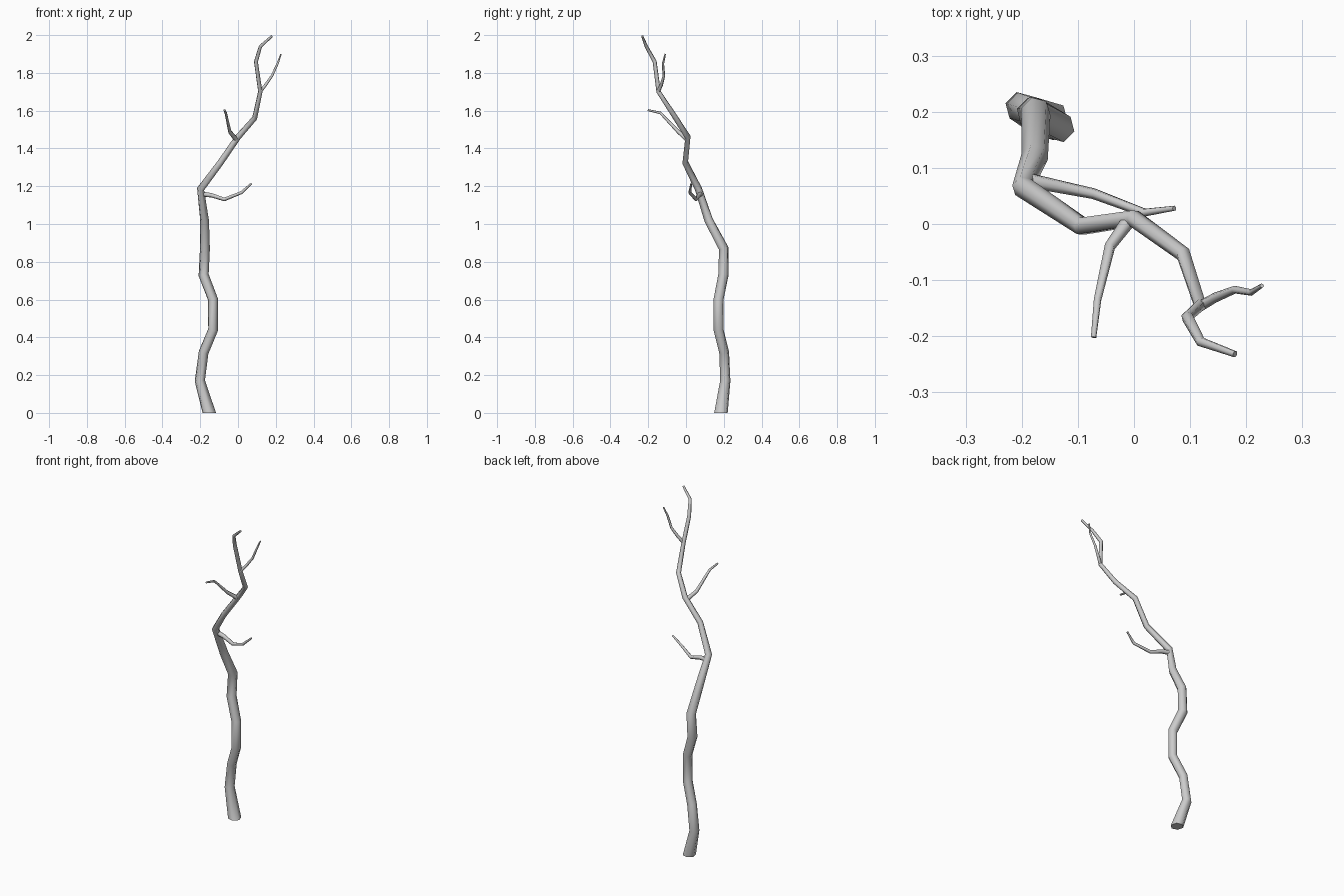
import bpy, bmesh, math
from mathutils import Vector

if "Cube" in bpy.data.objects:
    bpy.data.objects.remove(bpy.data.objects["Cube"])

SIDES = 6


def limb(name, path, first_dir=None):
    """Tapered hexagonal tube through (x, y, z, radius) points, capped at both ends."""
    pts = [Vector(p[:3]) for p in path]
    dirs = []
    for i in range(len(pts)):
        d = Vector()
        if i > 0:
            d += (pts[i] - pts[i - 1]).normalized()
        if i < len(pts) - 1:
            d += (pts[i + 1] - pts[i]).normalized()
        dirs.append(d.normalized())
    if first_dir:
        dirs[0] = Vector(first_dir)

    bm = bmesh.new()
    side = dirs[0].orthogonal().normalized()
    rings = []
    for i, (p, d) in enumerate(zip(pts, dirs)):
        if i:
            side = dirs[i - 1].rotation_difference(d) @ side
        up = d.cross(side)
        ring = []
        for k in range(SIDES):
            a = math.tau * k / SIDES
            ring.append(bm.verts.new(p + path[i][3] * (math.cos(a) * side + math.sin(a) * up)))
        rings.append(ring)
    for lo, hi in zip(rings, rings[1:]):
        for k in range(SIDES):
            n = (k + 1) % SIDES
            bm.faces.new((lo[k], lo[n], hi[n], hi[k]))
    bm.faces.new(rings[0][::-1])
    bm.faces.new(rings[-1])
    bmesh.ops.recalc_face_normals(bm, faces=bm.faces)

    mesh = bpy.data.meshes.new(name)
    bm.to_mesh(mesh)
    bm.free()
    obj = bpy.data.objects.new(name, mesh)
    bpy.context.collection.objects.link(obj)
    bpy.ops.object.select_all(action='DESELECT')
    obj.select_set(True)
    bpy.context.view_layer.objects.active = obj
    bpy.ops.object.shade_smooth_by_angle(angle=math.radians(65))
    return obj


# Crooked trunk from ground to top twig
limb("trunk", [
    (-0.152, 0.185, 0.00, 0.037),
    (-0.202, 0.208, 0.17, 0.028),
    (-0.182, 0.202, 0.32, 0.027),
    (-0.132, 0.172, 0.44, 0.027),
    (-0.132, 0.172, 0.60, 0.027),
    (-0.182, 0.198, 0.73, 0.028),
    (-0.175, 0.200, 0.87, 0.027),
    (-0.177, 0.120, 1.02, 0.024),
    (-0.198, 0.066, 1.185, 0.020),
    (-0.093, -0.004, 1.325, 0.017),
    (0.000, 0.010, 1.460, 0.016),
    (0.088, -0.054, 1.560, 0.014),
    (0.118, -0.145, 1.700, 0.012),
    (0.095, -0.166, 1.860, 0.011),
    (0.119, -0.210, 1.940, 0.009),
    (0.180, -0.232, 1.995, 0.006),
], first_dir=(0, 0, 1))

# Side branches
limb("lower_branch", [
    (-0.190, 0.078, 1.158, 0.014),
    (-0.140, 0.068, 1.152, 0.012),
    (-0.072, 0.054, 1.130, 0.010),
    (0.018, 0.020, 1.166, 0.008),
    (0.072, 0.028, 1.215, 0.005),
])
limb("middle_branch", [
    (-0.008, 0.008, 1.445, 0.013),
    (-0.043, -0.040, 1.488, 0.010),
    (-0.065, -0.135, 1.588, 0.007),
    (-0.072, -0.202, 1.603, 0.005),
])
limb("upper_branch", [
    (0.117, -0.147, 1.700, 0.010),
    (0.145, -0.131, 1.735, 0.009),
    (0.180, -0.117, 1.785, 0.007),
    (0.209, -0.122, 1.848, 0.006),
    (0.228, -0.110, 1.900, 0.004),
])
